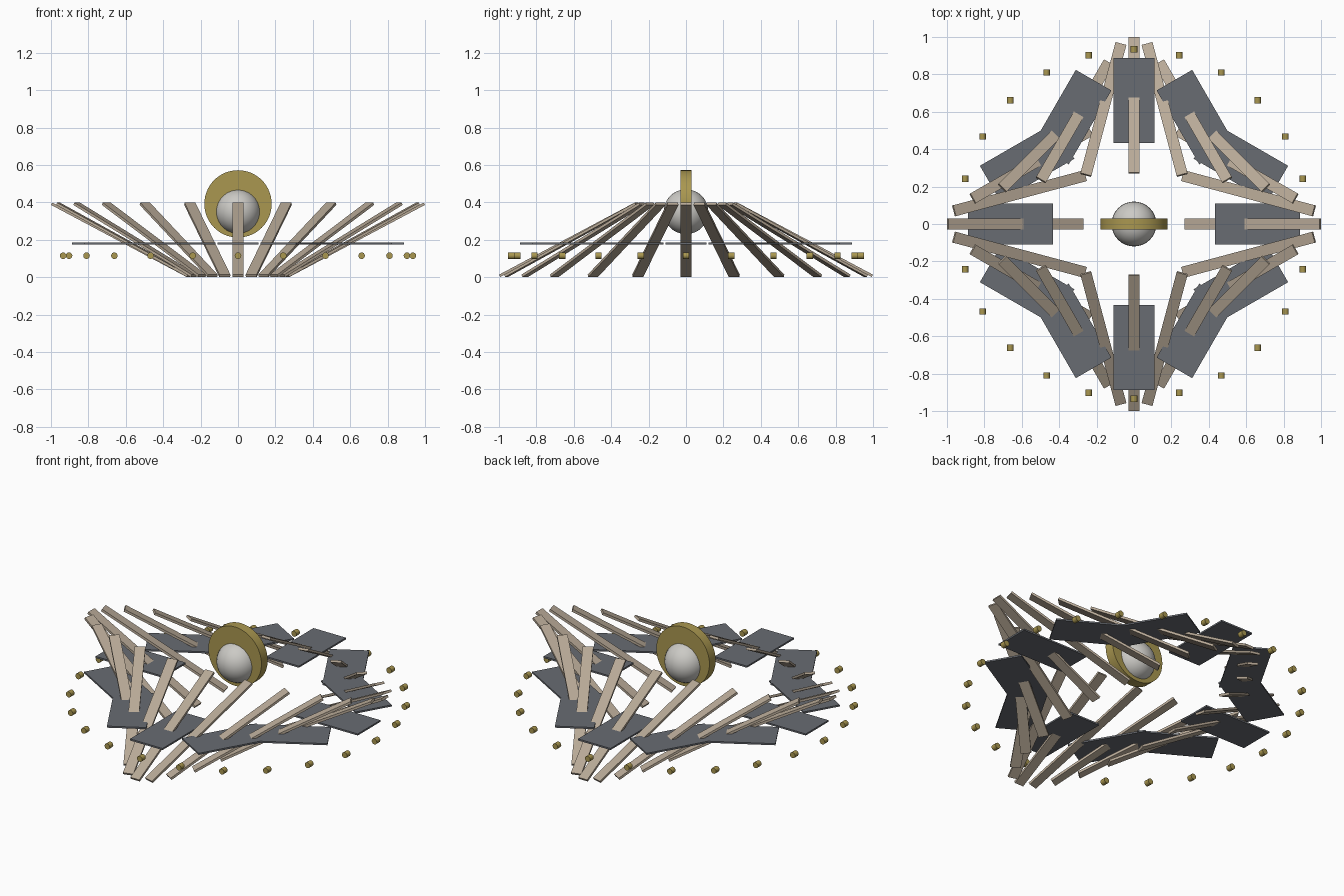
import bpy
from math import radians, cos, sin, pi

if "Cube" in bpy.data.objects:
    bpy.data.objects.remove(bpy.data.objects["Cube"])


def material(name, color):
    m = bpy.data.materials.new(name)
    m.diffuse_color = (*color, 1)
    m.use_nodes = True
    m.node_tree.nodes["Principled BSDF"].inputs["Base Color"].default_value = m.diffuse_color
    return m


wood = material("pale_wood", (0.48, 0.40, 0.31))
slate = material("slate", (0.14, 0.15, 0.17))
brass = material("brass", (0.40, 0.31, 0.08))
pearl = material("pearl", (0.60, 0.59, 0.56))


def box(name, size, loc, rot, mat):
    bpy.ops.mesh.primitive_cube_add(size=1, location=loc, rotation=rot)
    o = bpy.context.object
    o.name = name
    o.scale = size
    bpy.ops.object.transform_apply(location=False, rotation=False, scale=True)
    o.data.materials.append(mat)
    return o


def disc(name, radius, depth, loc, sides, mat):
    # cylinder lying along y
    bpy.ops.mesh.primitive_cylinder_add(vertices=sides, radius=radius, depth=depth,
                                        location=loc, rotation=(pi / 2, 0, 0))
    o = bpy.context.object
    o.name = name
    o.data.materials.append(mat)
    bpy.ops.object.shade_smooth_by_angle(angle=radians(30))
    return o


# Ring of tilted slats, each yawed opposite to its place on the ring
for i in range(24):
    a = i * pi / 12
    box(f"slat_{i:02d}", (0.82, 0.06, 0.014),
        (0.634 * cos(a), 0.634 * sin(a), 0.2), (0, -radians(28), -a), wood)

# Ring of flat panels, same yaw rule
for i in range(12):
    a = i * pi / 6
    box(f"panel_{i:02d}", (0.456, 0.22, 0.01),
        (0.66 * cos(a), 0.66 * sin(a), 0.18), (0, 0, -a), slate)

# Outer ring of small pegs
for i in range(24):
    a = i * pi / 12
    disc(f"peg_{i:02d}", 0.0175, 0.034,
         (0.935 * cos(a), 0.935 * sin(a), 0.115), 16, brass)

# Upright hub disc with a ball in it
disc("hub_disc", 0.18, 0.06, (0, 0, 0.392), 64, brass)
bpy.ops.mesh.primitive_uv_sphere_add(segments=32, ring_count=16, radius=0.12,
                                     location=(0, 0, 0.35))
ball = bpy.context.object
ball.name = "hub_ball"
ball.data.materials.append(pearl)
bpy.ops.object.shade_smooth()
